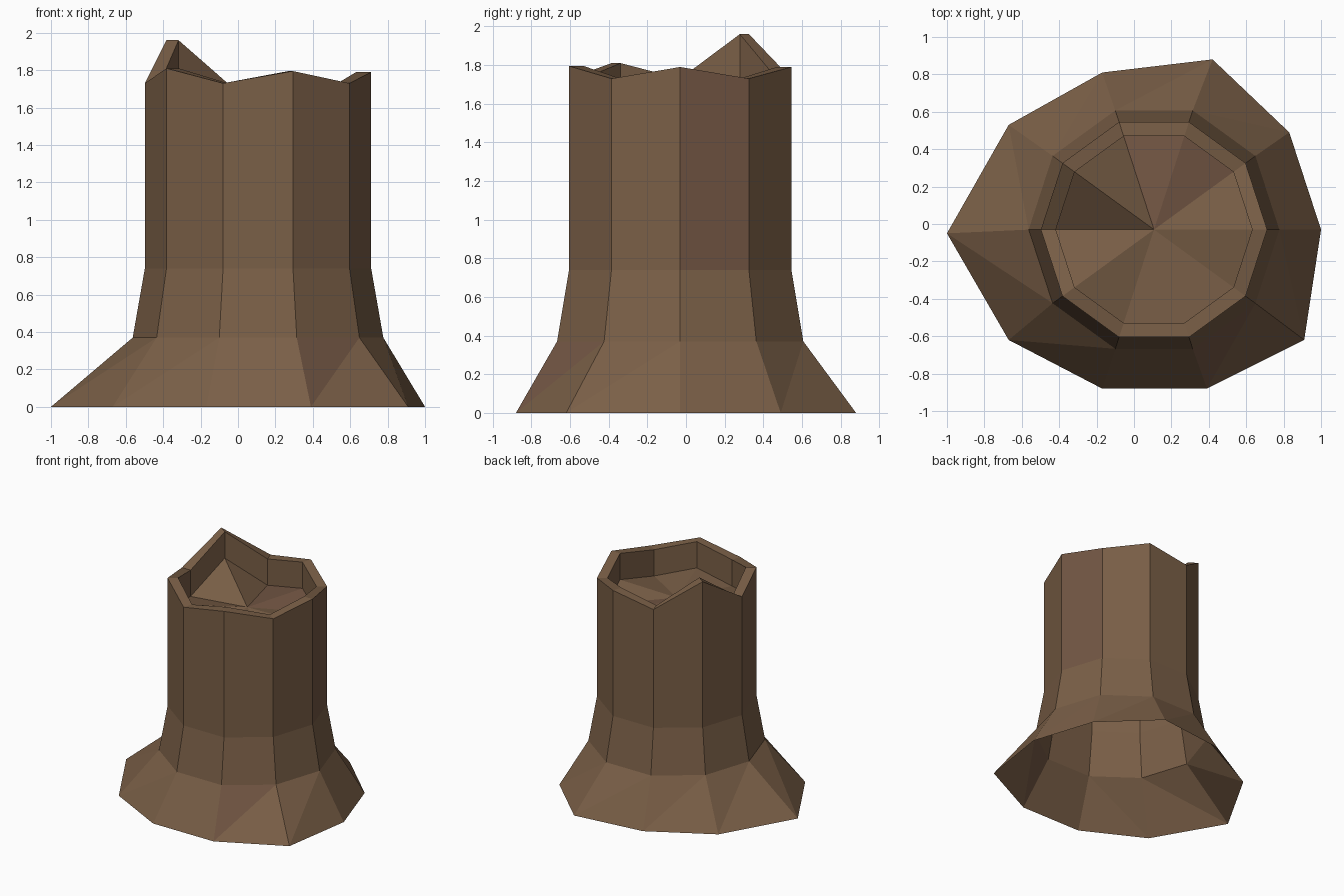
import bpy, bmesh, math

if "Cube" in bpy.data.objects:
    bpy.data.objects.remove(bpy.data.objects["Cube"])

SIDES = 10
CX, CY = 0.107, -0.03          # trunk axis, slightly off the root centre
R_TRUNK, R_INNER, R_COLLAR = 0.605, 0.525, 0.67
RECESS = 0.22                  # depth of the hollow below the jagged rim
RIM = [1.79, 1.73, 1.79, 1.73, 1.96, 1.73, 1.81, 1.73, 1.795, 1.73]
ROOTS = [(1.0, -0.03), (0.83, 0.49), (0.42, 0.88), (-0.17, 0.81), (-0.67, 0.53),
         (-1.0, -0.05), (-0.67, -0.62), (-0.17, -0.88), (0.39, -0.88), (0.91, -0.62)]


def material(name, rgb):
    m = bpy.data.materials.new(name)
    m.diffuse_color = (*rgb, 1.0)
    m.use_nodes = True
    m.node_tree.nodes["Principled BSDF"].inputs["Base Color"].default_value = m.diffuse_color
    return m


BARK = material("brown bark", (0.195, 0.115, 0.063))
RED = material("reddish bark", (0.172, 0.094, 0.057))


def ring(radius, heights):
    pts = []
    for i in range(SIDES):
        a = 2 * math.pi * i / SIDES
        pts.append((CX + radius * math.cos(a), CY + radius * math.sin(a), heights[i]))
    return pts


def flat(z):
    return [z] * SIDES


def build(name, rings, split_first=False, centre=None, red=lambda band, i, tri: False):
    """Bridge successive rings; optionally split the first band and fan the last ring."""
    bm = bmesh.new()
    loops = [[bm.verts.new(p) for p in r] for r in rings]

    def face(verts, is_red):
        bm.faces.new(verts).material_index = int(is_red)

    for band in range(len(loops) - 1):
        lo, up = loops[band], loops[band + 1]
        for i in range(SIDES):
            j = (i + 1) % SIDES
            if split_first and band == 0:
                face((lo[i], lo[j], up[j]), red(band, i, 0))
                face((lo[i], up[j], up[i]), red(band, i, 1))
            else:
                face((lo[i], lo[j], up[j], up[i]), red(band, i, 0))
    if centre:
        c = bm.verts.new(centre)
        for i in range(SIDES):
            face((loops[-1][i], loops[-1][(i + 1) % SIDES], c), red(-1, i, 0))
    mesh = bpy.data.meshes.new(name)
    bm.to_mesh(mesh)
    bm.free()
    mesh.materials.append(BARK)
    mesh.materials.append(RED)
    obj = bpy.data.objects.new(name, mesh)
    bpy.context.collection.objects.link(obj)
    return obj


# Flared roots and straight trunk, open underneath
build("trunk",
      [[(x, y, 0.0) for x, y in ROOTS],
       ring(R_COLLAR, flat(0.37)), ring(R_TRUNK, flat(0.74)), ring(R_TRUNK, RIM)],
      split_first=True,
      red=lambda band, i, tri: (band == 2 and i == 0) or (band == 0 and i == 8 and tri == 1))

# Jagged rim and the inner wall of the hollow
floor = [z - RECESS for z in RIM]
build("broken_rim", [ring(R_TRUNK, RIM), ring(R_INNER, RIM), ring(R_INNER, floor)])

# Uneven floor of the hollow
build("hollow_floor", [ring(R_INNER, floor)], centre=(CX, CY, 1.56),
      red=lambda band, i, tri: i in (1, 2))
